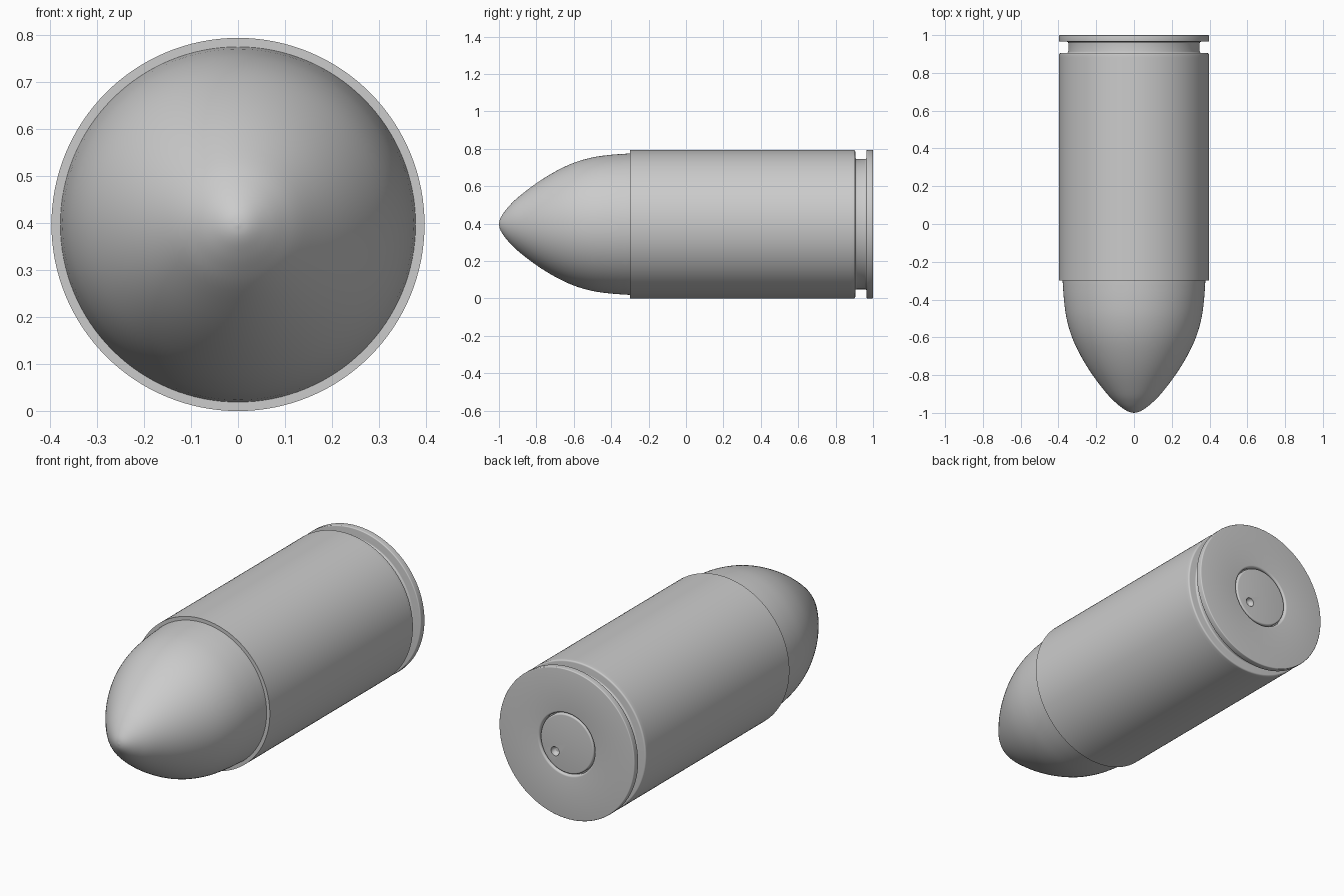
import bpy, bmesh, math
from mathutils import Vector

if "Cube" in bpy.data.objects:
    bpy.data.objects.remove(bpy.data.objects["Cube"])

R = 0.397          # outer radius, also the height of the axis
SEGMENTS = 128


def smooth_profile(pts, steps=4):
    """Catmull-Rom refinement of a (y, radius) profile."""
    p = [Vector(q) for q in pts]
    p = [2 * p[0] - p[1]] + p + [2 * p[-1] - p[-2]]
    out = []
    for a, b, c, d in zip(p, p[1:], p[2:], p[3:]):
        for i in range(steps):
            t = i / steps
            out.append(0.5 * (2 * b + (c - a) * t + (2 * a - 5 * b + 4 * c - d) * t**2
                              + (3 * b - a - 3 * c + d) * t**3))
    out.append(p[-2])
    return [(v.x, max(v.y, 0)) for v in out]


def arc(cy, cr, rad, a0, a1, n=5):
    """Rounded corner points in (y, radius)."""
    return [(cy + rad * math.cos(math.radians(a0 + (a1 - a0) * i / n)),
             cr + rad * math.sin(math.radians(a0 + (a1 - a0) * i / n))) for i in range(n + 1)]


def lathe(name, profile, closed=False):
    """Revolve a (y, radius) profile around the long axis."""
    bm = bmesh.new()
    vs = [bm.verts.new((r, y, 0)) for y, r in profile]
    pairs = list(zip(vs, vs[1:])) + ([(vs[-1], vs[0])] if closed else [])
    es = [bm.edges.new(p) for p in pairs]
    bmesh.ops.spin(bm, geom=vs + es, cent=(0, 0, 0), axis=(0, 1, 0),
                   angle=math.tau, steps=SEGMENTS, use_duplicate=False)
    bmesh.ops.remove_doubles(bm, verts=bm.verts, dist=1e-5)
    bmesh.ops.recalc_face_normals(bm, faces=bm.faces)
    bmesh.ops.translate(bm, verts=bm.verts, vec=(0, 0, R))
    me = bpy.data.meshes.new(name)
    bm.to_mesh(me)
    bm.free()
    ob = bpy.data.objects.new(name, me)
    bpy.context.collection.objects.link(ob)
    return ob


def shade(ob):
    bpy.ops.object.select_all(action='DESELECT')
    ob.select_set(True)
    bpy.context.view_layer.objects.active = ob
    bpy.ops.object.shade_smooth_by_angle(angle=math.radians(35))


# Pointed nose, closed at the back just inside the case
nose = lathe("nose", smooth_profile([
    (-1, 0), (-0.995, 0.025), (-0.98, 0.053), (-0.95, 0.092), (-0.9, 0.142),
    (-0.8, 0.219), (-0.7, 0.281), (-0.6, 0.328), (-0.5, 0.357), (-0.4, 0.371),
    (-0.3, 0.378)]) + [(-0.28, 0.378), (-0.28, 0)])

# Case with flat front lip, extraction groove, rim and primer pocket
case = lathe("case", [(-0.3, 0.376), (-0.3, R), (0.88, R)]
             + arc(0.897, R - 0.008, 0.008, 90, 0)
             + arc(0.913, 0.356, 0.008, 180, 270)
             + arc(0.957, 0.356, 0.008, 270, 360)
             + arc(0.97, R - 0.005, 0.005, 180, 90)
             + arc(0.995, R - 0.005, 0.005, 90, 0)
             + arc(0.99, 0.172, 0.01, 0, -90)
             + [(0.975, 0.162), (0.975, 0)])

# Primer disc with rounded edge
primer = lathe("primer", [(0.96, 0), (0.96, 0.156)]
               + arc(0.99, 0.148, 0.008, 90, 0) + [(0.998, 0)])

# Small off-centre strike dent
bpy.ops.mesh.primitive_uv_sphere_add(segments=32, ring_count=16, radius=0.024,
                                     location=(0.07, 0.996, R - 0.057))
cutter = bpy.context.object
cutter.name = "dent_cutter"
cutter.hide_render = True
mod = primer.modifiers.new("dent", 'BOOLEAN')
mod.object = cutter
mod.operation = 'DIFFERENCE'
mod.solver = 'EXACT'
bpy.context.view_layer.objects.active = primer
bpy.ops.object.modifier_apply(modifier=mod.name)
bpy.data.objects.remove(cutter)

for part in (nose, case, primer):
    shade(part)
